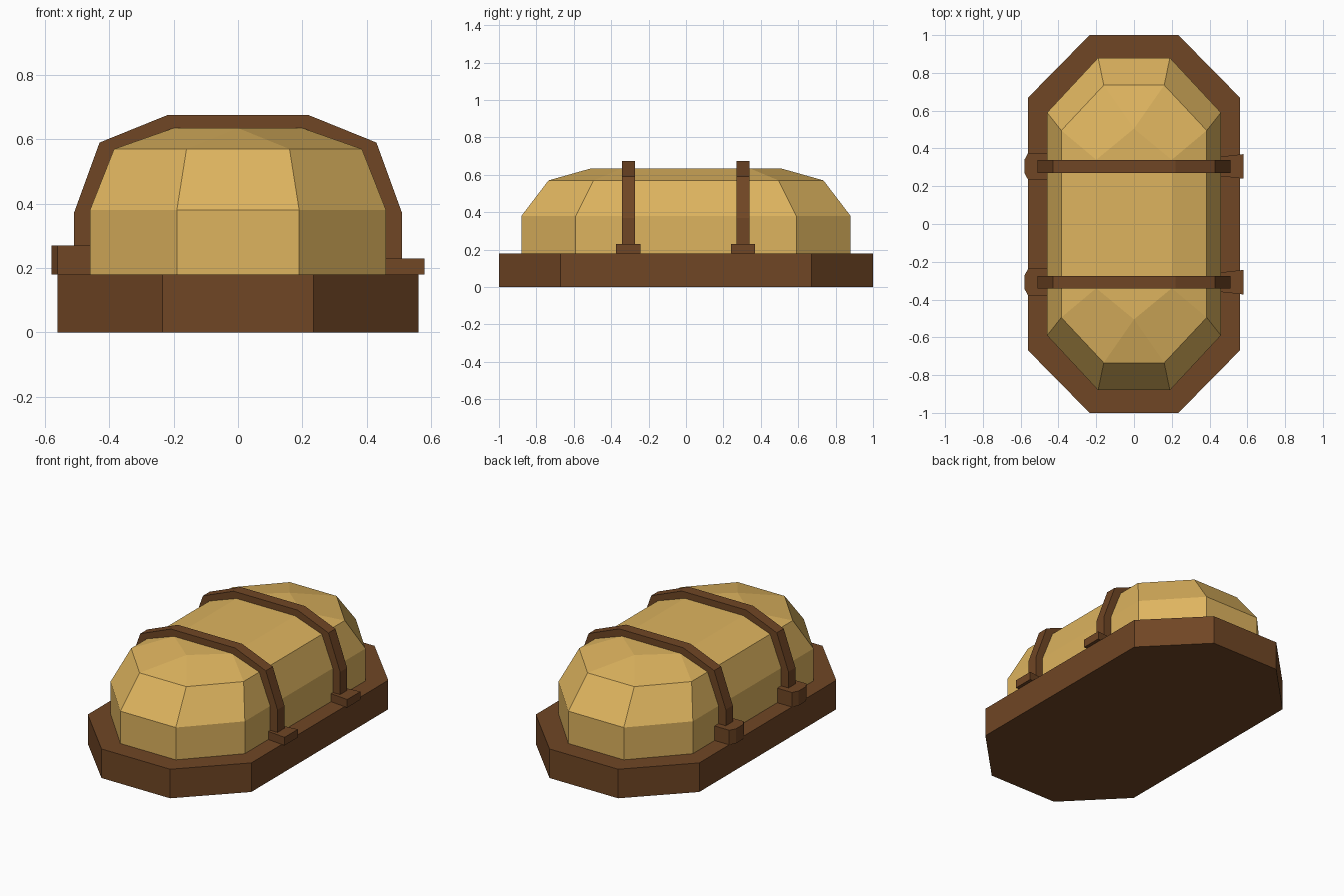
import bpy, bmesh

cube = bpy.data.objects.get("Cube")
if cube:
    bpy.data.objects.remove(cube)


def material(name, colour):
    m = bpy.data.materials.new(name)
    m.use_nodes = True
    m.diffuse_color = (*colour, 1)
    m.node_tree.nodes["Principled BSDF"].inputs["Base Color"].default_value = (*colour, 1)
    return m


brown = material("dark brown wood", (0.162, 0.061, 0.018))
tan = material("tan crust", (0.73, 0.456, 0.114))


def finish(name, bm, mat):
    bmesh.ops.recalc_face_normals(bm, faces=bm.faces)
    mesh = bpy.data.meshes.new(name)
    bm.to_mesh(mesh)
    bm.free()
    mesh.materials.append(mat)
    obj = bpy.data.objects.new(name, mesh)
    bpy.context.collection.objects.link(obj)
    return obj


def octagon(x, y, cx, cy):
    """Long octagon, counter-clockwise, with corners (cx, y) and (x, cy)."""
    return [(x, -cy), (x, cy), (cx, y), (-cx, y),
            (-x, cy), (-x, -cy), (-cx, -y), (cx, -y)]


def ring(bm, outline, z):
    return [bm.verts.new((x, y, z)) for x, y in outline]


def bridge(bm, a, b):
    n = len(a)
    for i in range(n):
        j = (i + 1) % n
        bm.faces.new((a[i], a[j], b[j], b[i]))


def prism(name, outline, z0, z1, mat):
    bm = bmesh.new()
    low, high = ring(bm, outline, z0), ring(bm, outline, z1)
    bridge(bm, low, high)
    bm.faces.new(low[::-1])
    bm.faces.new(high)
    return finish(name, bm, mat)


# Octagonal base board
prism("base", octagon(0.56, 1.0, 0.235, 0.67), 0, 0.18, brown)

# Domed body: upright wall, sloped shoulder, six-sided flat crown
bm = bmesh.new()
wall = octagon(0.46, 0.88, 0.19, 0.59)
low = ring(bm, wall, 0.18)
mid = ring(bm, wall, 0.38)
high = ring(bm, octagon(0.385, 0.735, 0.16, 0.495), 0.57)
bridge(bm, low, mid)
bridge(bm, mid, high)
bm.faces.new(low[::-1])
top = ring(bm, [(0.2, -0.34), (0.2, 0.34), (0, 0.505),
                (-0.2, 0.34), (-0.2, -0.34), (0, -0.505)], 0.635)
crown = [top[i] for i in (0, 1, 2, 2, 3, 4, 5, 5)]
for i in range(8):
    j = (i + 1) % 8
    corners = [high[i], high[j], crown[j]]
    if crown[i] is not crown[j]:
        corners.append(crown[i])
    bm.faces.new(corners)
bm.faces.new(top)
finish("domed_body", bm, tan)

# Straps arching over the body, each with a foot on either side
half_outer = [(0.51, 0.18), (0.51, 0.37), (0.43, 0.59), (0.22, 0.675)]
half_inner = [(0.45, 0.18), (0.45, 0.37), (0.375, 0.56), (0.19, 0.625)]


def arch(half):
    return half + [(-x, z) for x, z in reversed(half)]


for label, y in (("front", -0.308), ("back", 0.305)):
    bm = bmesh.new()
    rails = [[bm.verts.new((x, y + d, z)) for x, z in arch(half)]
             for half, d in ((half_outer, -0.034), (half_outer, 0.034),
                             (half_inner, 0.034), (half_inner, -0.034))]
    sections = list(zip(*rails))
    for a, b in zip(sections, sections[1:]):
        bridge(bm, a, b)
    bm.faces.new(sections[0])
    bm.faces.new(sections[-1])
    finish(label + "_strap", bm, brown)

    # Low foot, slightly flared outward
    prism(label + "_left_foot",
          [(0.44, y - 0.05), (0.58, y - 0.065), (0.58, y + 0.065), (0.44, y + 0.05)],
          0.18, 0.23, brown)
    # Taller foot with cut corners
    prism(label + "_right_foot",
          [(-0.44, y + 0.072), (-0.56, y + 0.072), (-0.58, y + 0.035),
           (-0.58, y - 0.035), (-0.56, y - 0.072), (-0.44, y - 0.072)],
          0.18, 0.27, brown)
